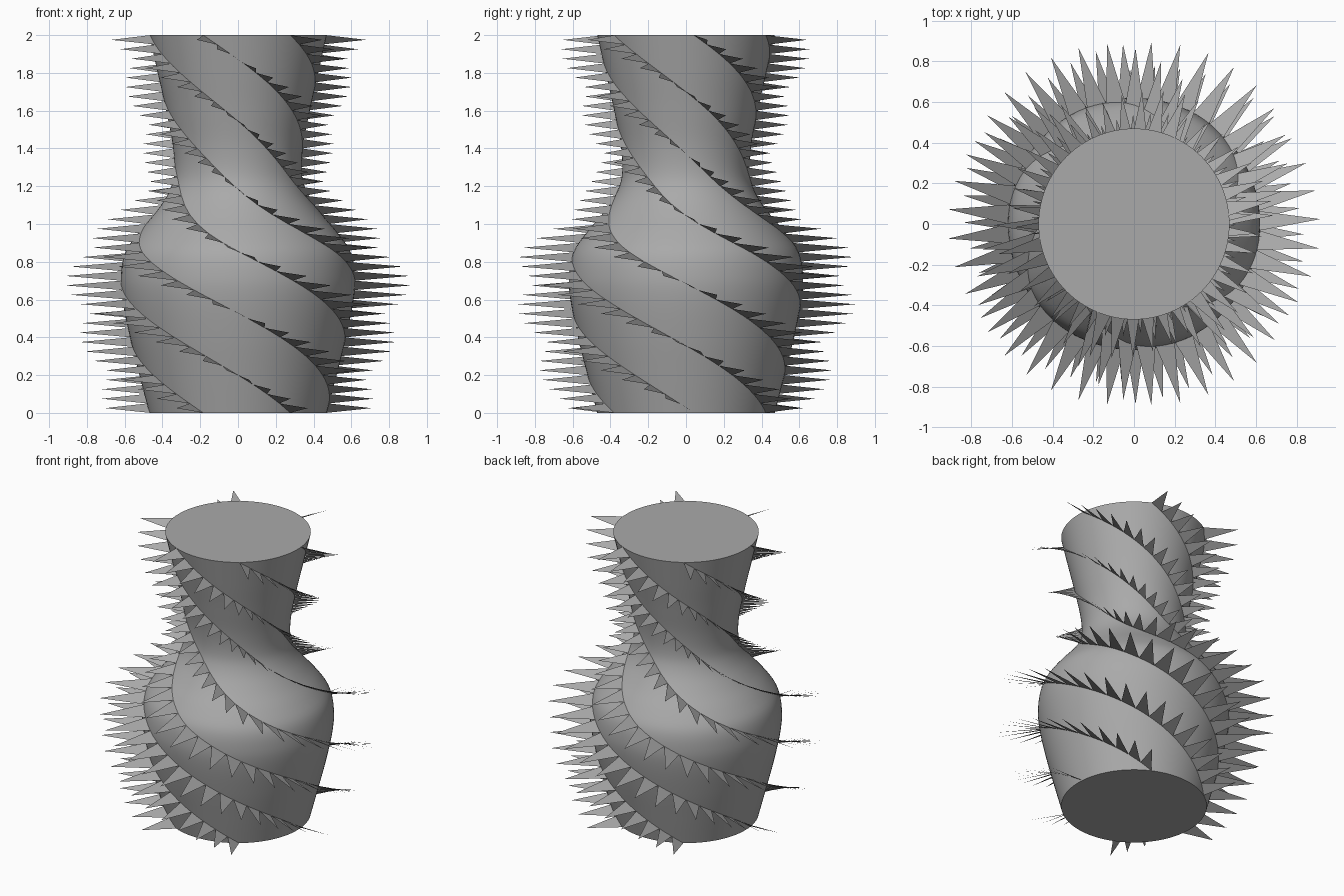
import bpy, bmesh, math

if "Cube" in bpy.data.objects:
    bpy.data.objects.remove(bpy.data.objects["Cube"])

LAYERS = 40        # height steps, one spike per step on each helix
SEGMENTS = 96
HEIGHT = 2.0
PROFILE = [(0, .47), (.2, .522), (.4, .572), (.6, .612), (.72, .62), (.85, .597),
           (.95, .53), (1.05, .445), (1.15, .375), (1.25, .34), (1.4, .343),
           (1.6, .38), (1.8, .425), (2, .47)]


def radius(z):
    """Smooth cubic interpolation of the profile."""
    n = len(PROFILE)
    slope = []
    for i in range(n):
        a, b = PROFILE[max(i - 1, 0)], PROFILE[min(i + 1, n - 1)]
        slope.append((b[1] - a[1]) / (b[0] - a[0]))
    for i in range(n - 1):
        (z0, r0), (z1, r1) = PROFILE[i], PROFILE[i + 1]
        if z <= z1 + 1e-6:
            h = z1 - z0
            t = (z - z0) / h
            return ((2*t**3 - 3*t**2 + 1) * r0 + (t**3 - 2*t**2 + t) * h * slope[i]
                    + (3*t**2 - 2*t**3) * r1 + (t**3 - t**2) * h * slope[i + 1])
    return PROFILE[-1][1]


def polar(r, angle, z):
    return (r * math.cos(angle), r * math.sin(angle), z)


def finish(bm, name, mat):
    mesh = bpy.data.meshes.new(name)
    bm.to_mesh(mesh)
    bm.free()
    mesh.materials.append(mat)
    obj = bpy.data.objects.new(name, mesh)
    bpy.context.collection.objects.link(obj)
    return obj


grey = bpy.data.materials.new("grey")
grey.diffuse_color = (0.4, 0.4, 0.4, 1)
grey.use_nodes = True
grey.node_tree.nodes["Principled BSDF"].inputs["Base Color"].default_value = grey.diffuse_color

# Body: lathed rings with flat caps
bm = bmesh.new()
rings = []
for i in range(LAYERS * 2 + 1):
    z = HEIGHT * i / (LAYERS * 2)
    rings.append([bm.verts.new(polar(radius(z), math.tau * j / SEGMENTS, z))
                  for j in range(SEGMENTS)])
for lo, hi in zip(rings, rings[1:]):
    for j in range(SEGMENTS):
        k = (j + 1) % SEGMENTS
        bm.faces.new((lo[j], lo[k], hi[k], hi[j]))
bm.faces.new(rings[0][::-1])
bm.faces.new(rings[-1])
body = finish(bm, "body", grey)
bpy.context.view_layer.objects.active = body
body.select_set(True)
bpy.ops.object.shade_smooth_by_angle(angle=math.radians(40))

# Spikes: flat thorns standing on six helices, one full turn over the height
step = HEIGHT / LAYERS
for strand in range(6):
    start = math.radians(-172 + 59 * strand)
    bm = bmesh.new()
    for i in range(LAYERS):
        z0, zm, z1 = (step * (i + f) for f in (0, .5, 1))
        a0, am, a1 = (start - math.pi * z for z in (z0, zm, z1))
        base0 = bm.verts.new(polar(radius(z0) * .995, a0, z0))
        base1 = bm.verts.new(polar(radius(z1) * .995, a1, z1))
        tip = bm.verts.new(polar(radius(zm) * 1.48, am, zm))
        bm.faces.new((base0, tip, base1))
    finish(bm, f"spike_row_{strand + 1}", grey)
